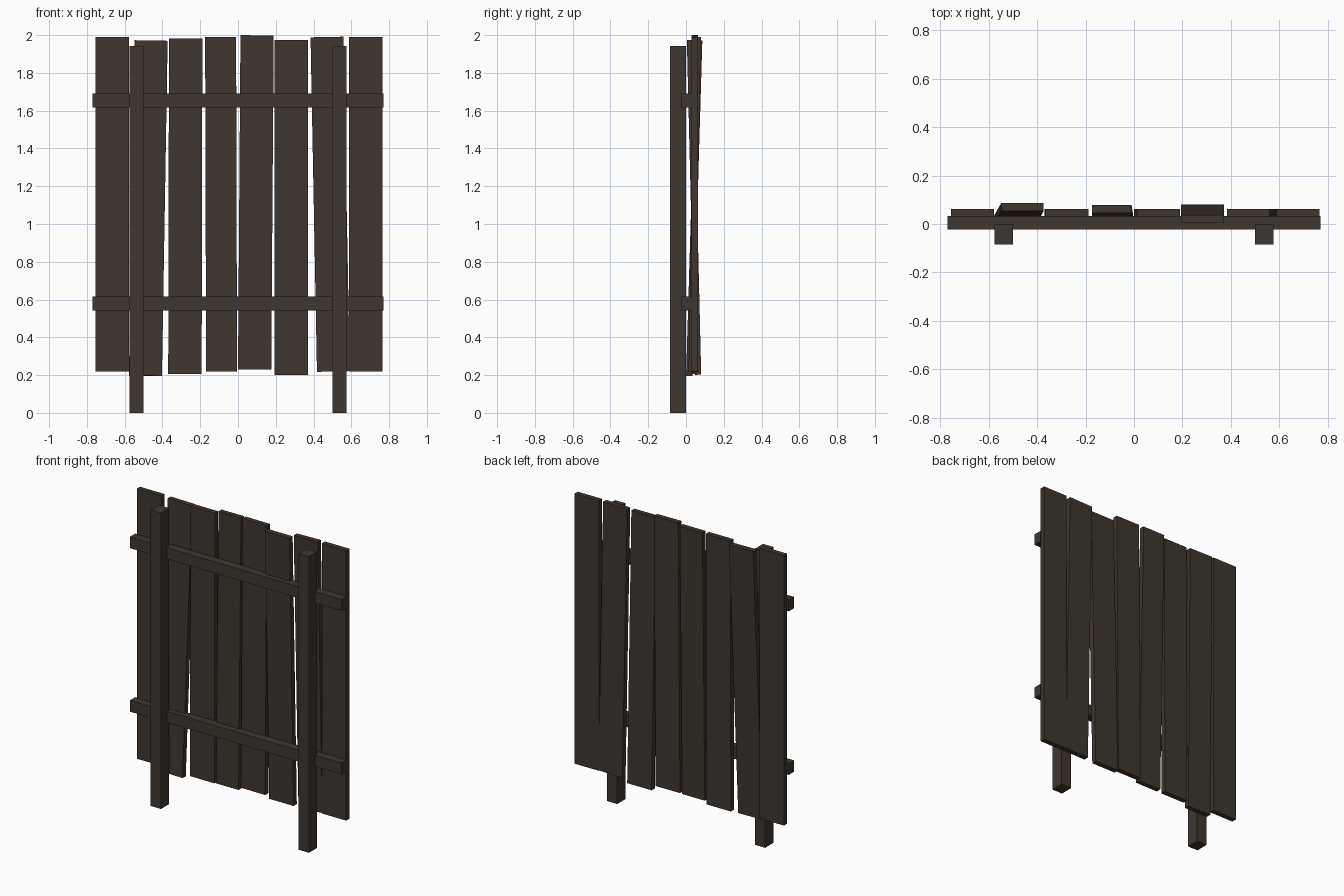
import bpy
from mathutils import Matrix, Vector

wood = bpy.data.materials.new("dark weathered wood")
wood.diffuse_color = (0.05, 0.037, 0.028, 1)


def board(name, bottom, top, width, depth):
    """Box whose axis runs from bottom to top, width along x, depth along y."""
    a, b = Vector(bottom), Vector(top)
    axis = (b - a).normalized()
    side = Vector((0, 1, 0)).cross(axis).normalized()
    back = axis.cross(side)
    rot = Matrix((side, back, axis)).transposed()
    bpy.ops.mesh.primitive_cube_add(size=1)
    ob = bpy.context.object
    ob.name = name
    size = Matrix.Diagonal((width, depth, (b - a).length, 1))
    ob.data.transform(Matrix.Translation((a + b) / 2) @ rot.to_4x4() @ size)
    ob.data.materials.append(wood)
    return ob


# Two square posts standing on the ground
for side_name, x in (("left", -0.537), ("right", 0.537)):
    board(side_name + "_post", (x, -0.0425, 0), (x, -0.0425, 1.942), 0.075, 0.085)

# Two horizontal rails
for rail_name, z in (("lower", 0.58), ("upper", 1.653)):
    board(rail_name + "_rail", (0, 0.005, z - 0.037), (0, 0.005, z + 0.037), 1.538, 0.056)

# Crooked planks: bottom x, y, z then top x, y, z of the centre line, then width
planks = [
    (-0.666, 0.046, 0.218, -0.666, 0.046, 1.990, 0.177),
    (-0.490, 0.017, 0.197, -0.460, 0.070, 1.971, 0.175),
    (-0.281, 0.046, 0.207, -0.277, 0.046, 1.981, 0.177),
    (-0.087, 0.030, 0.219, -0.092, 0.062, 1.990, 0.164),
    (0.088, 0.046, 0.229, 0.101, 0.046, 1.999, 0.176),
    (0.282, 0.064, 0.202, 0.282, 0.021, 1.975, 0.177),
    (0.505, 0.046, 0.219, 0.471, 0.046, 1.990, 0.174),
    (0.676, 0.046, 0.218, 0.676, 0.046, 1.990, 0.177),
]
for i, p in enumerate(planks):
    board(f"plank_{i + 1}", p[0:3], p[3:6], p[6], 0.033)
